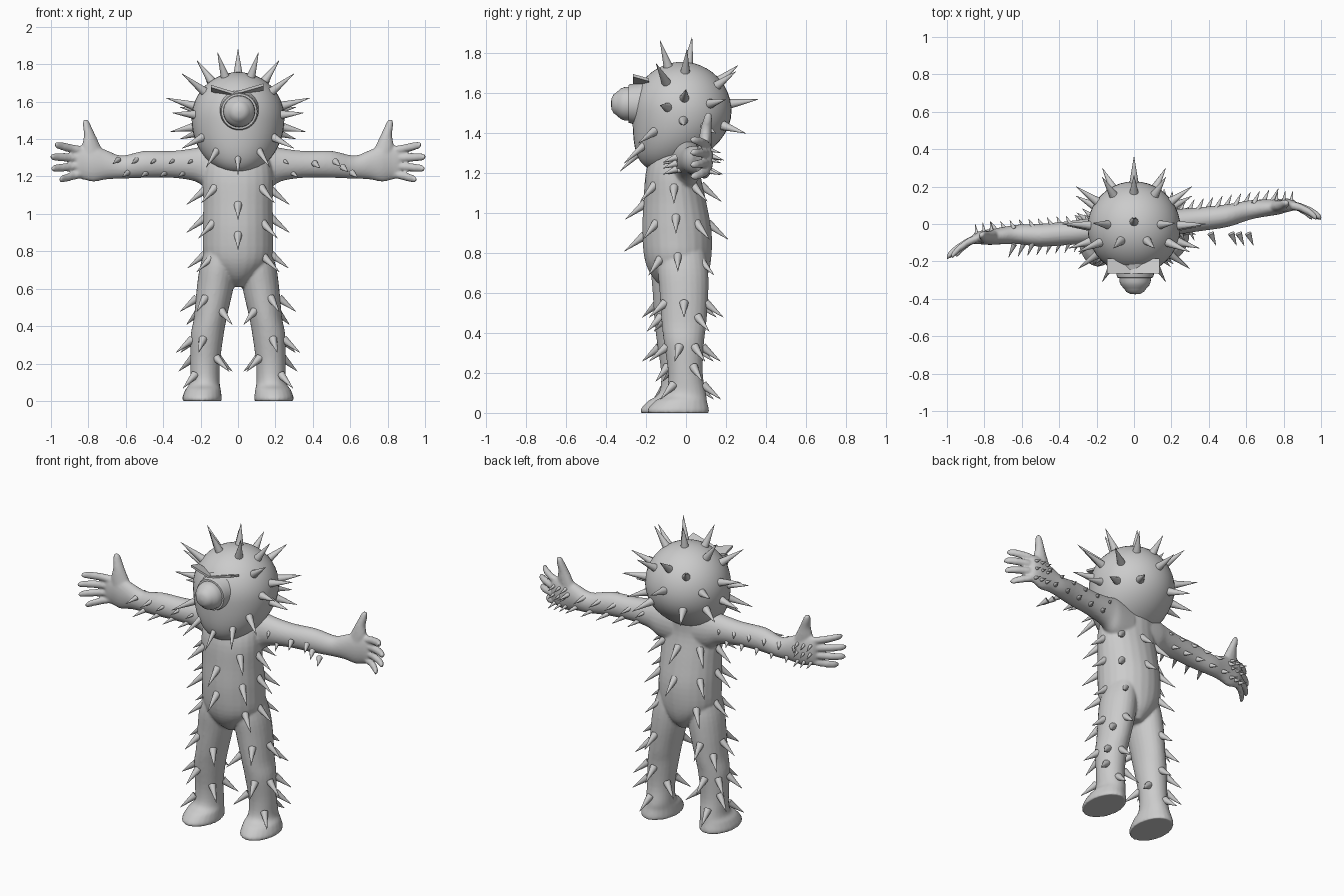
import bpy, bmesh, math
from mathutils import Vector, Matrix

if "Cube" in bpy.data.objects:
    bpy.data.objects.remove(bpy.data.objects["Cube"])

grey = bpy.data.materials.new("plain grey")
grey.use_nodes = True
grey.diffuse_color = (0.6, 0.6, 0.6, 1)
grey.node_tree.nodes["Principled BSDF"].inputs["Base Color"].default_value = (0.6, 0.6, 0.6, 1)


def finish(bm, name, angle=60):
    bmesh.ops.recalc_face_normals(bm, faces=bm.faces)
    mesh = bpy.data.meshes.new(name)
    bm.to_mesh(mesh)
    bm.free()
    mesh.materials.append(grey)
    ob = bpy.data.objects.new(name, mesh)
    bpy.context.collection.objects.link(ob)
    bpy.ops.object.select_all(action='DESELECT')
    ob.select_set(True)
    bpy.context.view_layer.objects.active = ob
    bpy.ops.object.shade_smooth_by_angle(angle=math.radians(angle))
    return ob


def rounded(sections, steps=4):
    """Ease a smooth curve through the sections."""
    s = [sections[0]] + sections + [sections[-1]]
    out = []
    for a, b, c, d in zip(s, s[1:], s[2:], s[3:]):
        for k in range(steps):
            t = k / steps
            out.append([q + .5 * t * (r - p + t * (2 * p - 5 * q + 4 * r - w + t * (3 * (q - r) + w - p)))
                        for p, q, r, w in zip(a, b, c, d)])
    return out + [sections[-1]]


def loft(bm, sections, axis, place=lambda p: p, n=24):
    """Skin elliptical rings (x, y, z, radius a, radius b) stacked along an axis."""
    rings = []
    for x, y, z, a, b in sections:
        ring = []
        for i in range(n):
            c, s = a * math.cos(math.tau * i / n), b * math.sin(math.tau * i / n)
            off = (c, s, 0) if axis == 'Z' else (0, c, s)
            ring.append(bm.verts.new(place(Vector((x, y, z)) + Vector(off))))
        rings.append(ring)
    for r, q in zip(rings, rings[1:]):
        for i in range(n):
            bm.faces.new((r[i], r[(i + 1) % n], q[(i + 1) % n], q[i]))
    bm.faces.new(rings[0])
    bm.faces.new(rings[-1])


def spike(bm, base, direction, length, radius):
    d = Vector(direction).normalized()
    m = Matrix.Translation(Vector(base) + d * length / 2) @ d.to_track_quat('Z', 'Y').to_matrix().to_4x4()
    bmesh.ops.create_cone(bm, cap_ends=True, segments=12, radius1=radius,
                          radius2=0.001, depth=length, matrix=m)


# The two sides are staggered front to back
def arm_place(side):
    return lambda p: Vector((side * p.x, p.y - (0.21 * p.x if side < 0 else 0), p.z))


def leg_place(side):
    return lambda p: Vector((side * p.x, p.y - (0.035 if side < 0 else 0), p.z))


# Body skin: torso, legs, arms and hands fused together
TORSO = [(0, -.02, .61, .04, .07), (0, -.03, .67, .11, .13), (0, -.04, .76, .18, .165),
         (0, -.045, .9, .188, .174), (0, -.055, 1.05, .186, .158), (0, -.065, 1.2, .187, .137),
         (0, -.05, 1.3, .165, .12), (0, -.03, 1.38, .1, .09)]
LEG = [(.085, -.02, .84, .08, .11), (.106, -.015, .72, .097, .125), (.123, -.01, .6, .098, .122),
       (.147, -.01, .45, .088, .112), (.165, -.01, .35, .088, .1), (.176, -.003, .2, .079, .087),
       (.178, 0, .1, .08, .1), (.187, -.025, .06, .095, .13), (.192, -.038, .02, .105, .153),
       (.192, -.038, 0, .105, .153)]
ARM = [(.05, -.01, 1.24, .08, .13), (.16, .005, 1.25, .078, .118), (.23, .012, 1.263, .07, .089),
       (.35, .025, 1.265, .064, .072), (.5, .045, 1.265, .061, .072), (.62, .075, 1.25, .052, .062),
       (.7, .085, 1.262, .046, .077), (.77, .092, 1.27, .042, .098), (.82, .1, 1.276, .036, .094),
       (.855, .1, 1.276, .028, .085), (.87, .098, 1.276, .016, .07)]
THUMB = [(.76, .09, 1.29, .06, .036), (.783, .095, 1.36, .05, .033), (.793, .1, 1.42, .031, .028),
         (.806, .108, 1.465, .023, .023), (.813, .112, 1.495, .016, .016), (.815, .113, 1.505, .006, .006)]
FINGERS = [(1.338, 1.37, .98), (1.298, 1.305, 1.004), (1.257, 1.242, .998), (1.216, 1.183, .955)]

bm = bmesh.new()
loft(bm, rounded(TORSO), 'Z')
for side in (1, -1):
    loft(bm, rounded(LEG), 'Z', leg_place(side))
    loft(bm, rounded(ARM), 'X', arm_place(side))
    loft(bm, rounded(THUMB), 'Z', arm_place(side), 12)
    for z0, z1, tip in FINGERS:
        path = []
        for t, r in ((0, .023), (.35, .022), (.7, .022), (.9, .02), (.97, .014), (1, .006)):
            path.append((.83 + (tip - .83) * t, .1 - .07 * t * t, z0 + (z1 - z0) * t, r, r))
        loft(bm, path, 'X', arm_place(side), 12)
body = finish(bm, "body_skin")
remesh = body.modifiers.new("fuse", 'REMESH')
remesh.mode = 'VOXEL'
remesh.voxel_size = 0.0075
remesh.use_smooth_shade = True
smooth = body.modifiers.new("soften", 'SMOOTH')
smooth.iterations = 4

# Head: a ball drawn down and forward into a chin
CENTRE = Vector((0, -.02, 1.51))
bm = bmesh.new()
bmesh.ops.create_uvsphere(bm, u_segments=40, v_segments=24, radius=.248)
for v in bm.verts:
    if v.co.z < 0:
        v.co.z *= 1.2
        v.co.y -= 1.2 * v.co.z ** 2
    v.co += CENTRE
finish(bm, "head")

# Eye: socket, ball and bulging iris turned from one profile
PROFILE = [(.001, -.376), (.028, -.373), (.048, -.362), (.056, -.35), (.063, -.342), (.076, -.327),
           (.083, -.31), (.085, -.288), (.095, -.287), (.1, -.27), (.102, -.245), (.125, -.19)]
bm = bmesh.new()
loft(bm, [(0, 0, -y, r, r) for r, y in PROFILE], 'Z',
     lambda p: Vector((p.x + .006, -p.z, p.y + 1.548)), 32)
finish(bm, "eye", 40)

# Brow: bent flap frowning over the eye, tilted up towards the front
bm = bmesh.new()
top = [(-.145, 1.69), (-.02, 1.652), (.135, 1.697)]
outline = top + [(x, z - .014) for x, z in reversed(top)]
front = [bm.verts.new((x, -.265, z)) for x, z in outline]
back = [bm.verts.new((x, -.185, z - .022)) for x, z in outline]
bm.faces.new(front)
bm.faces.new(back)
for i in range(6):
    j = (i + 1) % 6
    bm.faces.new((front[i], front[j], back[j], back[i]))
finish(bm, "brow", 20)

# Head spikes radiate from the middle of the head
HEAD_TIPS = [(0, .03, 1.88), (0, .36, 1.57), (0, -.33, 1.21), (0, .26, 1.74)]
PAIRED_TIPS = [(.11, -.13, 1.865), (.22, .005, 1.82), (.3, -.15, 1.75), (.17, .25, 1.71),
               (.385, 0, 1.62), (.35, -.13, 1.54), (.36, -.01, 1.44), (.31, .2, 1.57),
               (.17, .3, 1.4), (.3, -.24, 1.35), (.17, -.31, 1.25), (.31, .15, 1.4)]
bm = bmesh.new()
for x, y, z in HEAD_TIPS + [(s * x, y, z) for x, y, z in PAIRED_TIPS for s in (1, -1)]:
    ray = Vector((x, y, z)) - CENTRE
    spike(bm, CENTRE + ray.normalized() * .232, ray, ray.length - .232, .026)
finish(bm, "head_spikes")


# Drooping spikes around the torso and legs
def ring_spikes(bm, sections, z, angles, place=lambda p: p, length=.13):
    lo, hi = min(((a, b) for a, b in zip(sections, sections[1:])
                  if min(a[2], b[2]) <= z <= max(a[2], b[2])), key=lambda s: s[0][2])
    t = (z - lo[2]) / (hi[2] - lo[2])
    x, y, _, rx, ry = [a + (b - a) * t for a, b in zip(lo, hi)]
    for angle in angles:
        c, s = math.cos(math.radians(angle)), math.sin(math.radians(angle))
        base = place(Vector((x + .93 * rx * c, y + .93 * ry * s, z)))
        out = place(Vector((x + rx * c + c, y + ry * s + s, z - .8))) - base
        spike(bm, base, out, length, .023)


bm = bmesh.new()
for z, angles in ((1.14, (-45, 225, 45, 135, 90)), (1.13, (0, 180)), (1.05, (-90,)),
                  (.98, (0, 180)), (.95, (-40, 220, 40, 140, 90)), (.89, (-90,)),
                  (.79, (0, 180)), (.77, (-35, 215, 45, 135))):
    ring_spikes(bm, TORSO, z, angles)
for side in (1, -1):
    for z, angles in ((.55, (-60, 0, 80)), (.48, (-130, 40)), (.33, (-75, -15, 35, 90)),
                      (.23, (-140, 150, 30)), (.14, (-45, 80))):
        ring_spikes(bm, LEG, z, angles, leg_place(side), .115)
finish(bm, "body_spikes")

# Small spikes along the arms and the backs of the hands
bm = bmesh.new()
for side in (1, -1):
    place = arm_place(side)
    for i in range(11):
        x = .24 + .05 * i
        y, dz = .01 + .13 * (x - .2), .035 * (-1) ** i
        for face in (-1, 1):
            # The front row stops early on the left arm
            if face < 0 and x > (.33 if side > 0 else .68):
                continue
            base = place(Vector((x, y + face * .04, 1.255 + dz)))
            tip = place(Vector((x + .4, y + face * .9, .95 + dz)))
            spike(bm, base, tip - base, .08 if face * side > 0 or face < 0 else .055, .015)
    for x in (.76, .8, .84):
        for dz in (-.06, 0, .05):
            base = place(Vector((x, .115, 1.27 + dz)))
            spike(bm, base, (.15 * side, 1, -.3), .065, .012)
# A few loose spikes hang just ahead of the left forearm
for x, z in ((.41, 1.27), (.52, 1.28), (.56, 1.25), (.61, 1.22)):
    spike(bm, (x, -.05, z), (.4, -.9, -.35), .075, .018)
finish(bm, "arm_spikes")
